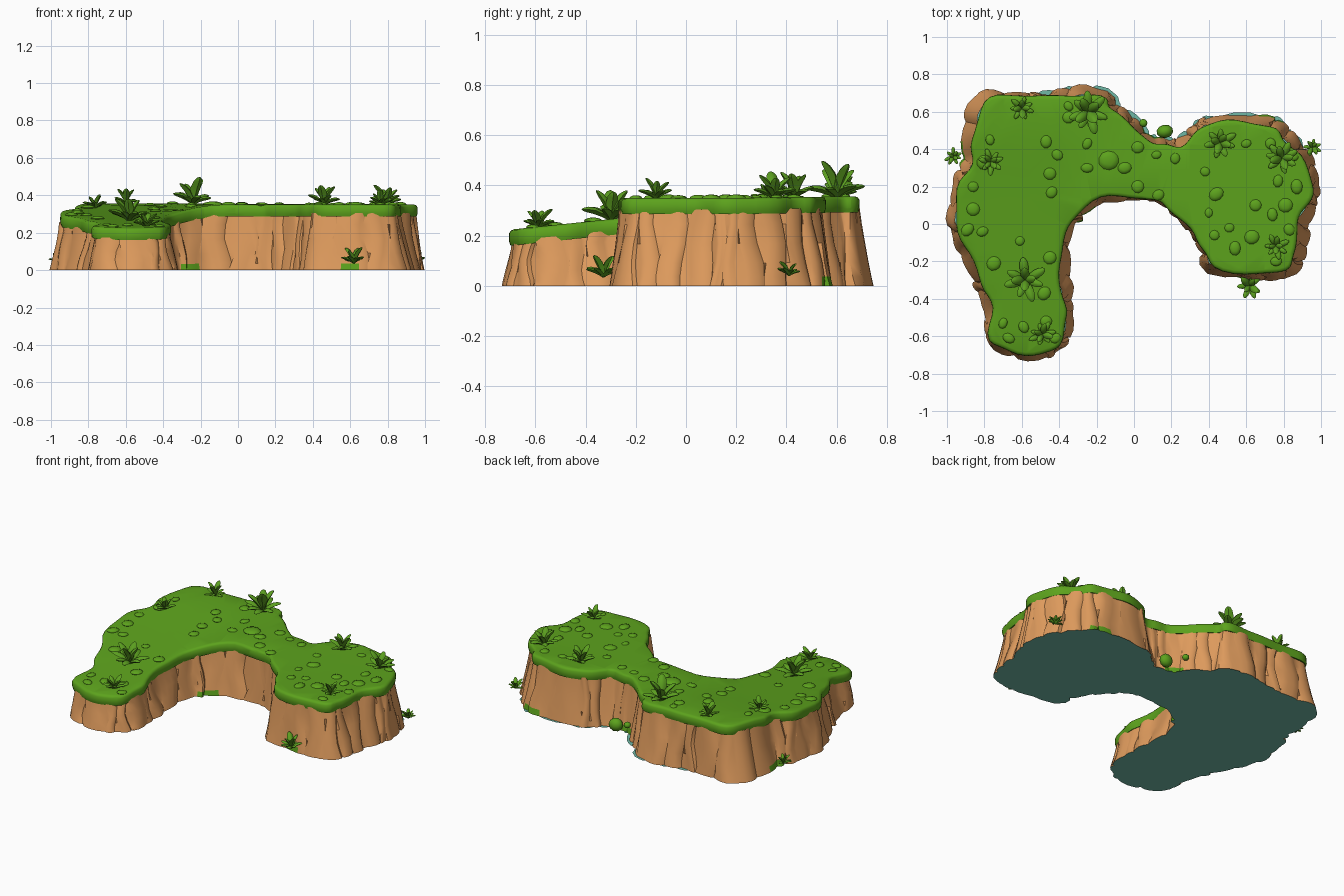
import bpy, bmesh, math, random
from mathutils import Vector, Matrix

if "Cube" in bpy.data.objects:
    bpy.data.objects.remove(bpy.data.objects["Cube"])

random.seed(7)

def material(name, rgb):
    m = bpy.data.materials.new(name)
    m.diffuse_color = (*rgb, 1)
    m.use_nodes = True
    m.node_tree.nodes["Principled BSDF"].inputs["Base Color"].default_value = m.diffuse_color
    return m

GRASS = material("grass green", (0.108, 0.365, 0.012))
LEAF = material("leaf green", (0.105, 0.345, 0.014))
ROCK = material("sandstone", (0.74, 0.33, 0.11))
UNDER = material("underside teal", (0.16, 0.48, 0.38))

# Grass edge seen from above, clockwise: x, y, and how far the rock foot flares out
OUTLINE = [
    (-.80, .65, .07), (-.64, .69, .02), (-.45, .68, .03), (-.29, .69, .05), (-.15, .67, .05),
    (-.12, .61, .05), (-.01, .53, .05), (.06, .45, .04), (.14, .43, .04), (.23, .41, .05),
    (.31, .46, .05), (.38, .53, .04), (.54, .55, .04), (.73, .52, .06), (.80, .45, .06),
    (.89, .36, .06), (.96, .21, .045), (.93, .11, .05), (.87, 0, .07), (.86, -.16, .07),
    (.81, -.24, .06), (.65, -.27, .03), (.43, -.23, .05), (.37, -.13, .03), (.30, -.03, .03),
    (.19, .08, .02), (.09, .13, .02), (-.13, .15, .04), (-.29, .07, .04), (-.36, -.05, .04),
    (-.40, -.21, .06), (-.38, -.40, .06), (-.36, -.51, .04), (-.40, -.64, .04), (-.50, -.70, .035),
    (-.66, -.68, .035), (-.77, -.62, .03), (-.76, -.45, .05), (-.81, -.32, .05), (-.88, -.16, .05),
    (-.95, 0, .045), (-.94, .19, .04), (-.87, .32, .06), (-.86, .45, .06)]
N = len(OUTLINE)

def height(x, y):
    """Top surface: level, with the left arm sloping down to the front."""
    left = min(1, max(0, (-.12 - x) / .24))
    return .35 - left * .105 * max(0, .5 - y) + .015 * max(0, y - .2)

def spline(u):
    """Closed Catmull-Rom through the outline; returns x, y, flare."""
    i, t = int(u) % N, u - int(u)
    a, b, c, d = (Vector(OUTLINE[(i + k) % N]) for k in (-1, 0, 1, 2))
    return .5 * (2 * b + (c - a) * t + (2*a - 5*b + 4*c - d) * t*t + (3*b - a - 3*c + d) * t**3)

def edge(u):
    """Position, outward normal and flare on the outline."""
    p, q = spline(u), spline((u + .02) % N) - spline((u - .02) % N)
    return Vector((p.x, p.y)), Vector((-q.y, q.x)).normalized(), p.z

def bridge(bm, rings, mat=0):
    for r0, r1 in zip(rings, rings[1:]):
        for k in range(len(r0)):
            j = (k + 1) % len(r0)
            bm.faces.new((r0[k], r0[j], r1[j], r1[k])).material_index = mat

def finish(bm, name, mats, angle=40):
    bmesh.ops.recalc_face_normals(bm, faces=bm.faces)
    me = bpy.data.meshes.new(name)
    bm.to_mesh(me)
    bm.free()
    for m in mats:
        me.materials.append(m)
    ob = bpy.data.objects.new(name, me)
    bpy.context.collection.objects.link(ob)
    bpy.ops.object.select_all(action='DESELECT')
    ob.select_set(True)
    bpy.context.view_layer.objects.active = ob
    bpy.ops.object.shade_smooth_by_angle(angle=math.radians(angle))
    return ob

# Grass cap: wavy rounded lip all round, flat top cut into a grid so it can slope
bm = bmesh.new()
rings = []
for off, dz in [(-.04, -.05), (-.004, -.064), (.002, -.045), (.001, -.014), (-.006, -.004), (-.018, 0)]:
    ring = []
    for k in range(N * 4):
        p, n, _ = edge(k / 4)
        p = p + n * (off + .007 * math.sin(k / 4 * math.tau * 27 / N))
        ring.append(bm.verts.new((p.x, p.y, dz)))
    rings.append(ring)
bridge(bm, rings)
top = bm.faces.new(rings[-1])
bmesh.ops.triangulate(bm, faces=[top])
for axis in ((1, 0, 0), (0, 1, 0)):
    for k in range(-6, 7):
        bmesh.ops.bisect_plane(bm, geom=bm.verts[:] + bm.edges[:] + bm.faces[:],
                               plane_co=Vector(axis) * k * .14, plane_no=axis)
for v in bm.verts:
    v.co.z += height(v.co.x, v.co.y)
finish(bm, "grass_cap", [GRASS], 50)

# Rock wall: lopsided bulging columns with irregular cracks, mossy patches at the foot
columns, u = [], 0
while u < N - .3:
    step = min(random.uniform(.4, 1.2), N - u)
    bulge, crack, lop = random.uniform(.008, .028), random.uniform(-.004, .012), random.uniform(-.4, .4)
    for f, h in [(0, 0), (.13, .6 - lop), (.36, .95 - lop * .5), (.64, .95 + lop * .5), (.87, .6 + lop)]:
        columns.append((u + f * step, crack if h == 0 else bulge * h))
    u += step
LEVELS = (0, .12, .3, .55, .8, 1)
MOSS = [(.6, -.28), (-.24, .04), (-.95, .37), (.1, .5), (.74, .57)]
bm = bmesh.new()
rings, under = [], []
for t in LEVELS:
    ring = []
    for i, (u, b) in enumerate(columns):
        # cracks wander a little from level to level
        wander = .1 * math.sin(t * 5 + (i // 5) * 2.4) if 0 < i < len(columns) - 6 else 0
        p, n, flare = edge(min(max(u + wander, 0), N - .001))
        z = t * (height(p.x, p.y) - .045)
        q = p + n * (flare * (1 - t) ** 1.2 + b * (1 - .2 * t) - .019)
        ring.append(bm.verts.new((q.x, q.y, z)))
        if t == 0:
            r = p + n * (flare + .006) if p.y > .4 and p.x > -.5 and b < .012 else q
            under.append((r.x, r.y, 0))
    rings.append(ring)
bridge(bm, rings)
for f in bm.faces:
    c = f.calc_center_median()
    if c.z < .05 and any(math.hypot(c.x - x, c.y - y) < .065 for x, y in MOSS):
        f.material_index = 1
finish(bm, "rock_wall", [ROCK, GRASS], 38)

# Flat underside, peeking out a little along the back
bm = bmesh.new()
f = bm.faces.new([bm.verts.new(co) for co in under])
f.normal_update()
if f.normal.z > 0:
    f.normal_flip()
bmesh.ops.triangulate(bm, faces=[f])
me = bpy.data.meshes.new("underside")
bm.to_mesh(me)
bm.free()
me.materials.append(UNDER)
bpy.context.collection.objects.link(bpy.data.objects.new("underside", me))

# Low rounded tufts over the grass
TUFTS = [
    (-.77, .45), (-.47, .44), (-.35, .63), (-.35, .57), (-.41, .37), (-.25, .30), (-.25, .43),
    (-.14, .34), (-.05, .30), (.02, .41), (.12, .37), (.22, .35), (.02, .20), (.13, .155),
    (-.44, .17), (-.45, .27), (-.86, .08), (-.86, .20), (-.89, -.03), (-.81, -.04), (-.61, -.09),
    (-.75, -.21), (-.45, -.18), (-.80, .33), (-.47, -.52), (-.48, -.37), (-.59, -.55), (-.70, -.53),
    (-.67, -.61), (-.42, -.61), (.38, .28), (.44, .16), (.40, .06), (.43, -.06), (.54, -.13),
    (.63, -.07), (.51, -.02), (.65, .10), (.74, .05), (.81, .10), (.83, -.03), (.87, .20),
    (.77, .23), (.60, .43), (.73, .43), (.85, .36), (.76, -.20)]

def blob(bm, x, y, z, r, squash):
    m = (Matrix.Translation((x, y, z)) @ Matrix.Rotation(random.uniform(0, 6), 4, 'Z')
         @ Matrix.Diagonal((r, r * random.uniform(.75, 1), r * squash, 1)))
    bmesh.ops.create_icosphere(bm, subdivisions=2, radius=1, matrix=m)

bm = bmesh.new()
for x, y in TUFTS:
    blob(bm, x, y, height(x, y), random.uniform(.025, .042), .36)
blob(bm, -.135, .34, height(-.135, .34), .055, .3)
finish(bm, "grass_tufts", [GRASS])

# Round bushes at the foot of the back notch
bm = bmesh.new()
blob(bm, .165, .495, .045, .045, .95)
blob(bm, .05, .54, .09, .022, .9)
finish(bm, "foot_bushes", [GRASS])

# Leafy plants: plump diamond-section leaves in a low ring and an upright ring
def leaf(bm, base, ang, elev, length):
    out = Vector((math.cos(ang), math.sin(ang), 0))
    side = Vector((-out.y, out.x, 0))
    d = out * math.cos(elev) + Vector((0, 0, math.sin(elev)))
    up = d.cross(side)
    rings = []
    for s, w in [(0, .35), (.3, .8), (.6, 1), (.82, .85), (.95, .5), (1, .1)]:
        c = base + d * length * s + up * length * .1 * math.sin(math.pi * s)
        a, b = side * length * .19 * w, up * length * .1 * w
        rings.append([bm.verts.new(c + o) for o in (a, a*.5 + b*.8, b*1.1, b*.8 - a*.5, -a, -b)])
    bridge(bm, rings)
    bm.faces.new(rings[0])
    bm.faces.new(rings[-1])

def plant(name, x, y, r, z=None):
    base = Vector((x, y, height(x, y) - .005 if z is None else z))
    bm = bmesh.new()
    spin = random.uniform(0, 6)
    for count, elev, length in ((7, 24, 1.0), (4, 58, 1.18)):
        for k in range(count):
            leaf(bm, base, spin + k * math.tau / count + random.uniform(-.2, .2),
                 math.radians(elev + random.uniform(-8, 8)), r * length * random.uniform(.85, 1.1))
    finish(bm, name, [LEAF], 45)

for i, p in enumerate([(-.24, .60, .125), (-.60, .62, .075), (-.765, .33, .075), (-.58, -.30, .125),
                       (-.49, -.59, .075), (.46, .435, .095), (.79, .35, .1), (.76, -.12, .075)]):
    plant(f"top_plant_{i + 1}", *p)
for i, p in enumerate([(.62, -.33, .08, .035), (-.965, .36, .052, .04), (.955, .41, .055, .04)]):
    plant(f"foot_plant_{i + 1}", *p)
